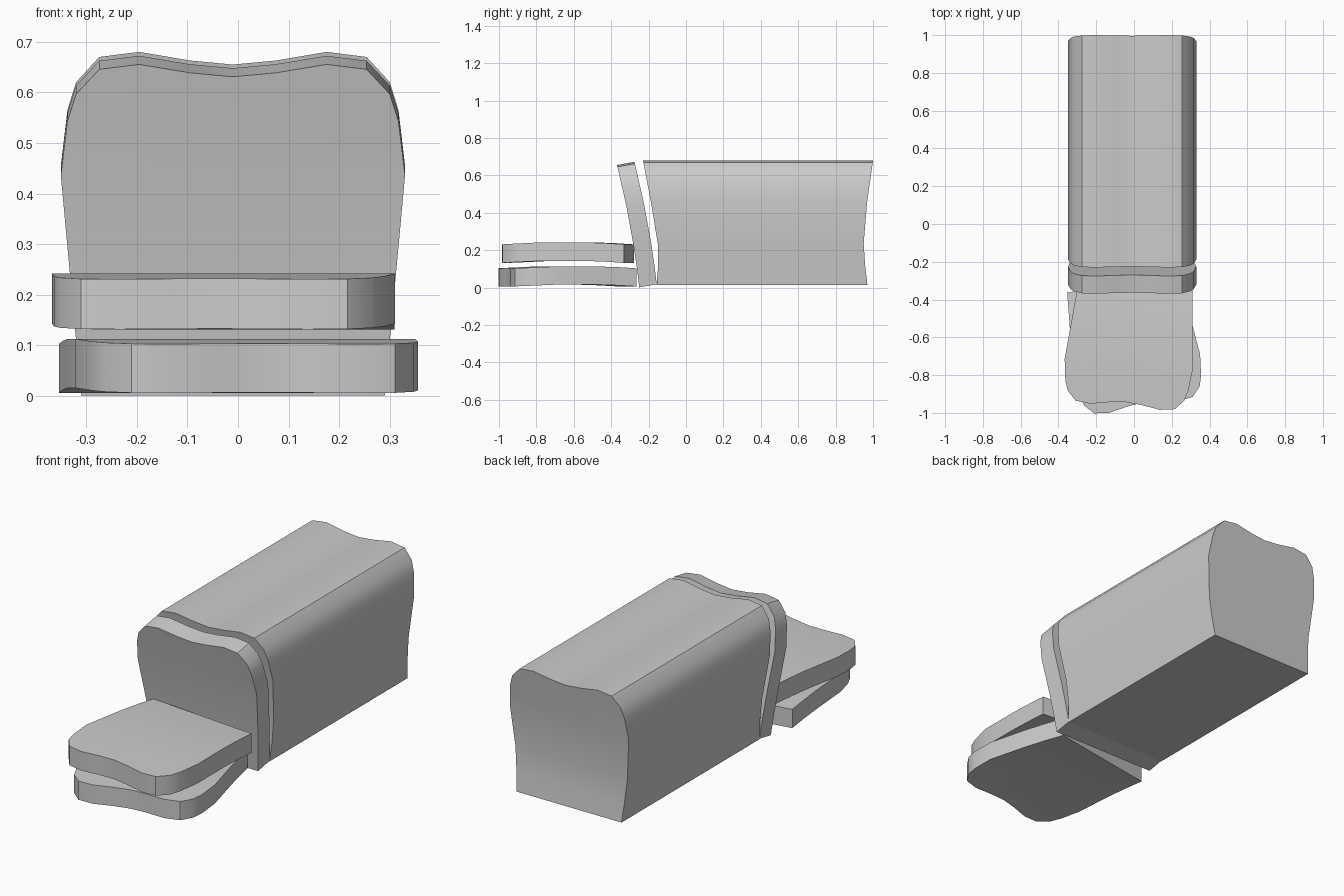
import bpy, bmesh
from math import radians
from mathutils import Matrix

if "Cube" in bpy.data.objects:
    bpy.data.objects.remove(bpy.data.objects["Cube"])

# Half outline of a bread slice: (half width, height), bottom to top centre
HALF = [(0.30, 0), (0.309, 0.10), (0.32, 0.22), (0.34, 0.44), (0.333, 0.50),
        (0.327, 0.55), (0.31, 0.605), (0.264, 0.655), (0.185, 0.665),
        (0.085, 0.648), (0.0, 0.640)]
FLAT_ROWS = 4   # rows of the outline where the cut faces bend


def interp(knots, v):
    for (v0, d0), (v1, d1) in zip(knots, knots[1:]):
        if v <= v1:
            return d0 + (d1 - d0) * (v - v0) / (v1 - v0)
    return knots[-1][1]


def bread(name, front, back, matrix):
    """Bread piece between two cut faces, each given as (height, depth) knots."""
    bm = bmesh.new()
    n = len(HALF)
    ends = []
    for knots in (front, back):
        right = [bm.verts.new((x, interp(knots, v), v)) for x, v in HALF]
        left = [bm.verts.new((-x, interp(knots, v), v)) for x, v in HALF[:-1]]
        ends.append(right + left[::-1])
        # cut face: bending strips below, one flat face on top
        for i in range(FLAT_ROWS - 1):
            bm.faces.new((left[i], right[i], right[i + 1], left[i + 1]))
        bm.faces.new(right[FLAT_ROWS - 1:] + left[FLAT_ROWS - 1:][::-1])
    # crust and base
    a, b = ends
    for i in range(len(a)):
        j = (i + 1) % len(a)
        bm.faces.new((a[i], a[j], b[j], b[i]))
    bmesh.ops.recalc_face_normals(bm, faces=bm.faces)
    mesh = bpy.data.meshes.new(name)
    bm.to_mesh(mesh)
    bm.free()
    ob = bpy.data.objects.new(name, mesh)
    bpy.context.collection.objects.link(ob)
    ob.matrix_world = matrix
    bpy.context.view_layer.objects.active = ob
    bpy.ops.object.select_all(action='DESELECT')
    ob.select_set(True)
    bpy.ops.object.shade_smooth_by_angle(angle=radians(32))
    return ob


def slice_faces(thickness, bulge):
    bend = [(0, 0), (0.10, 0.6 * bulge), (0.22, bulge), (0.44, bulge), (0.665, 0)]
    return bend, [(v, d + thickness) for v, d in bend]


def place(x, y, z, tilt, turn=0):
    return (Matrix.Translation((x, y, z)) @ Matrix.Rotation(radians(turn), 4, 'Z')
            @ Matrix.Rotation(radians(tilt), 4, 'X'))


# Uncut loaf with slightly hollow ends
bread("loaf",
      [(0, -0.157), (0.10, -0.149), (0.22, -0.151), (0.44, -0.187), (0.665, -0.23)],
      [(0, 0.97), (0.10, 0.958), (0.22, 0.950), (0.44, 0.968), (0.665, 1.0)],
      place(-0.01, 0, 0.015, 0))

# Slice leaning against the loaf, and two slices lying flat in front
bread("leaning_slice", *slice_faces(0.095, 0.010), place(-0.01, -0.25, 0.001, 10.3))
bread("lower_slice", *slice_faces(0.097, 0.010), place(-0.058, -0.313, 0.006, 90, 9.5))
bread("upper_slice", *slice_faces(0.099, 0.011), place(0.01, -0.305, 0.132, 90, -5))
